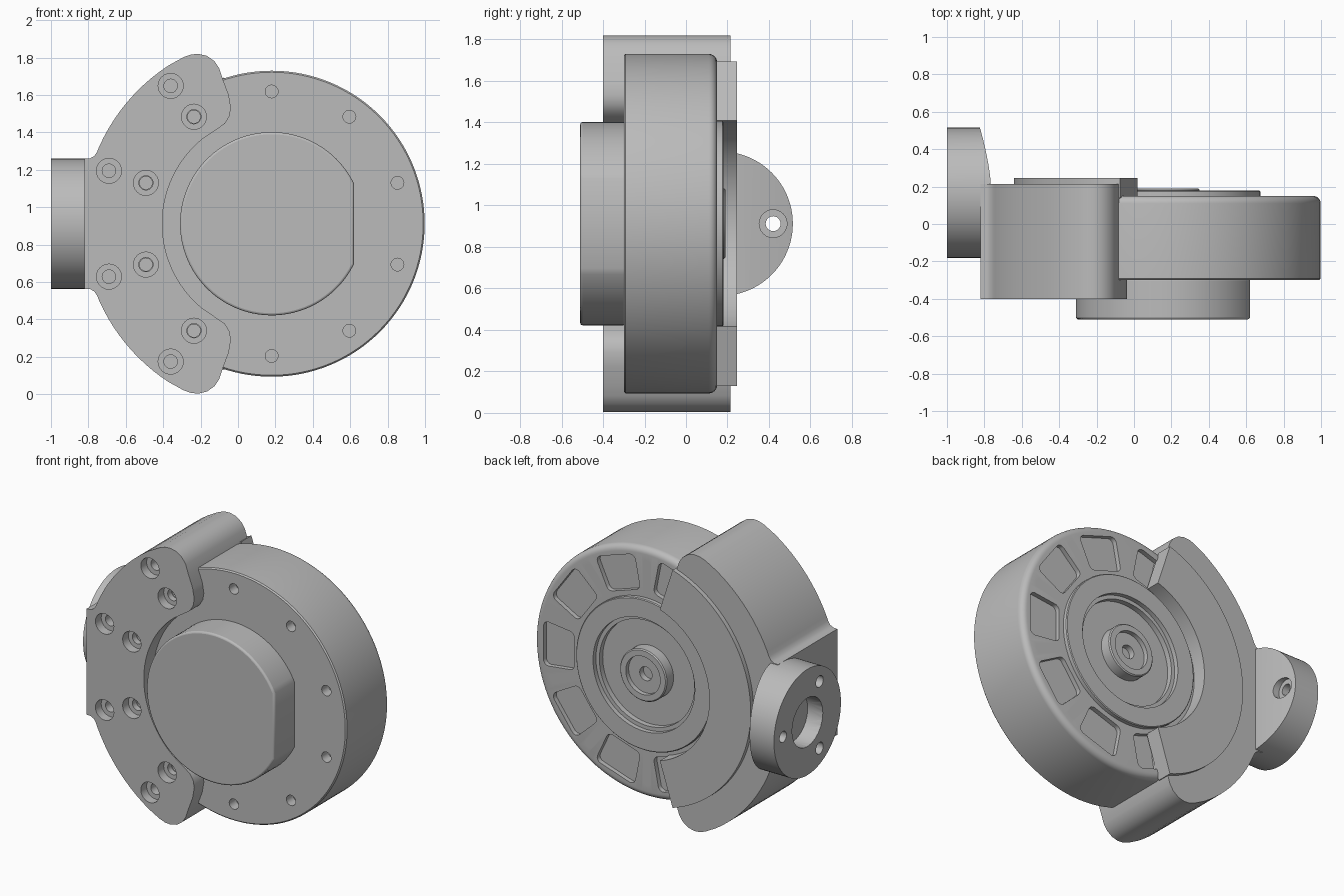
import bpy, bmesh
from math import cos, sin, radians, acos, pi, tau
from mathutils import Vector, Matrix

if "Cube" in bpy.data.objects:
    bpy.data.objects.remove(bpy.data.objects["Cube"])

CX, CZ = 0.18, 0.912            # wheel axis
FRONT, BACK = Vector((0, -1, 0)), Vector((0, 1, 0))

metal = bpy.data.materials.new("grey_metal")
metal.use_nodes = True
metal.diffuse_color = (0.5, 0.5, 0.5, 1)
metal.node_tree.nodes["Principled BSDF"].inputs["Base Color"].default_value = (0.5, 0.5, 0.5, 1)


def polar(r, deg, y=0):
    return Vector((CX + r * cos(radians(deg)), y, CZ + r * sin(radians(deg))))


def lathe(bm, profile, origin, axis, steps=32):
    """Revolve (radius, height) points about an axis through origin."""
    m = Matrix.Translation(origin) @ axis.to_track_quat('Z', 'Y').to_matrix().to_4x4()
    part = bmesh.new()
    vs = [part.verts.new((r, 0, h)) for r, h in profile]
    es = [part.edges.new(p) for p in zip(vs, vs[1:])]
    bmesh.ops.spin(part, geom=vs + es, cent=(0, 0, 0), axis=(0, 0, 1),
                   angle=tau, steps=steps, use_duplicate=False)
    bmesh.ops.remove_doubles(part, verts=part.verts, dist=1e-5)
    part.transform(m)
    add(bm, part)


def prism(bm, points, sweep):
    part = bmesh.new()
    face = part.faces.new([part.verts.new(p) for p in points])
    ext = bmesh.ops.extrude_face_region(part, geom=[face], use_keep_orig=True)
    bmesh.ops.translate(part, vec=sweep, verts=[v for v in ext["geom"] if isinstance(v, bmesh.types.BMVert)])
    add(bm, part)


def add(bm, part):
    bmesh.ops.recalc_face_normals(part, faces=part.faces)
    tmp = bpy.data.meshes.new("tmp")
    part.to_mesh(tmp)
    part.free()
    bm.from_mesh(tmp)
    bpy.data.meshes.remove(tmp)


def make(name, bm):
    me = bpy.data.meshes.new(name)
    bm.to_mesh(me)
    bm.free()
    me.materials.append(metal)
    ob = bpy.data.objects.new(name, me)
    bpy.context.collection.objects.link(ob)
    return ob


def activate(ob):
    bpy.ops.object.select_all(action='DESELECT')
    ob.select_set(True)
    bpy.context.view_layer.objects.active = ob


def boolean(ob, cutter, operation='DIFFERENCE'):
    mod = ob.modifiers.new("cut", 'BOOLEAN')
    mod.operation, mod.object, mod.solver = operation, cutter, 'EXACT'
    activate(ob)
    bpy.ops.object.modifier_apply(modifier=mod.name)


def hole(bm, origin, axis, r, depth, bore=0, bore_depth=0):
    """Drill cutter; axis points out of the surface, optional counterbore."""
    prof = [(0, -depth), (r, -depth)]
    if bore:
        prof += [(r, -bore_depth), (bore, -bore_depth), (bore, 0.02), (0, 0.02)]
    else:
        prof += [(r, 0.02), (0, 0.02)]
    lathe(bm, prof, origin, axis, 24)


# Wheel with filleted back rim, raised ring, recess and centre boss
R = 0.818
fillet = [(R - 0.04 + 0.04 * cos(a * pi / 12), 0.11 + 0.04 * sin(a * pi / 12)) for a in range(7)]
bm = bmesh.new()
lathe(bm, [(0, -0.3), (R - 0.008, -0.3), (R, -0.292)] + fillet
      + [(0.495, 0.15), (0.495, 0.175), (0.49, 0.18), (0.37, 0.18), (0.37, 0.15), (0.345, 0.15),
         (0.345, 0.115), (0.17, 0.115), (0.17, 0.183), (0.163, 0.19), (0.125, 0.19), (0.125, 0.16),
         (0.045, 0.16), (0.045, 0.12), (0, 0.12)], Vector((CX, 0, CZ)), BACK, 128)
wheel = make("wheel_body", bm)

# Screw holes and rounded lightening pockets in the wheel
bm = bmesh.new()
for i in range(10):
    a = 18 + 36 * i
    hole(bm, polar(0.707, a, -0.3), FRONT, 0.034, 0.07)
    hole(bm, polar(0.707, a, 0.15), BACK, 0.03, 0.07)
    outline = []
    for r, s, turn in ((0.725, 1, 0), (0.57, 1, 90), (0.57, -1, 180), (0.725, -1, 270)):
        mid = polar(r, a + 18 + s * (8.7 if r > 0.6 else 9.2))
        for k in range(5):
            t = radians(a + 18 + turn + (22.5 * k))
            outline.append(mid + Vector((cos(t), 0, sin(t))) * 0.035 + Vector((0, 0.12, 0)))
    prism(bm, outline, Vector((0, 0.1, 0)))
cutter = make("wheel_cutter", bm)
boolean(wheel, cutter)
bpy.data.objects.remove(cutter)

# Front hub with one flat side
bm = bmesh.new()
a0 = acos(0.44 / 0.49)
prism(bm, [Vector((CX + 0.49 * cos(t), -0.29, CZ + 0.49 * sin(t)))
           for t in (a0 + (tau - 2 * a0) * k / 80 for k in range(81))], Vector((0, -0.22, 0)))
hub = make("front_hub", bm)
bev = hub.modifiers.new("edge", 'BEVEL')
bev.width, bev.segments, bev.limit_method, bev.angle_limit = 0.012, 3, 'ANGLE', radians(60)

# Clamp bracket: two lobes joined by a crescent, mirrored about the axis
upper = [(-0.82, 0.348), (-0.79, 0.35), (-0.768, 0.362), (-0.753, 0.385)]
upper += [(CX + 1.01 * cos(radians(a)), 1.01 * sin(radians(a))) for a in range(156, 120, -3)]
upper += [(-0.29, 0.891), (-0.25, 0.905), (-0.21, 0.908), (-0.165, 0.897), (-0.125, 0.868),
          (-0.1, 0.83), (-0.08, 0.77), (-0.05, 0.69), (-0.038, 0.62), (-0.046, 0.575),
          (-0.07, 0.535), (-0.11, 0.507)]
upper += [(CX + 0.585 * cos(radians(a)), 0.585 * sin(radians(a))) for a in range(129, 180, 3)]
loop = upper + [(x, -z) for x, z in reversed(upper)]
bm = bmesh.new()
prism(bm, [Vector((x, -0.4, CZ + z)) for x, z in loop], Vector((0, 0.615, 0)))
bracket = make("clamp_bracket", bm)

# Back clamp plate: ring sector over the wheel's back
angles = [108 + 144 * k / 48 for k in range(49)]
bm = bmesh.new()
prism(bm, [polar(0.822, a, 0.14) for a in angles] + [polar(0.522, a, 0.14) for a in reversed(angles)],
      Vector((0, 0.105, 0)))
plate = make("back_clamp_plate", bm)

# Counterbored screw holes of the clamp
front, back = bmesh.new(), bmesh.new()
for s in (1, -1):
    for x, z in ((-0.36, 0.737), (-0.69, 0.283)):
        hole(front, Vector((x, -0.4, CZ + s * z)), FRONT, 0.036, 0.16, 0.067, 0.06)
    for a in (126, 162):
        hole(front, polar(0.707, s * a, -0.4), FRONT, 0.038, 0.11, 0.067, 0.06)
        hole(back, polar(0.707, s * a, 0.245), BACK, 0.038, 0.11, 0.067, 0.05)
front_cutter, back_cutter = make("front_cutter", front), make("back_cutter", back)
boolean(bracket, front_cutter)
for ob in (bracket, plate):
    boolean(ob, back_cutter)
for ob in (front_cutter, back_cutter):
    bpy.data.objects.remove(ob)

# Side mounting flange, its inner side swept into the bracket
FY, LEFTWARD, RIGHTWARD = 0.167, Vector((-1, 0, 0)), Vector((1, 0, 0))
bm = bmesh.new()
lathe(bm, [(0, 0), (0.348, 0), (0.348, 0.3), (0, 0.3)], Vector((-1, FY, CZ)), RIGHTWARD, 96)
flange = make("side_flange", bm)
bm = bmesh.new()
sweep = [(-0.765 - 0.06 * (k / 10) ** 1.5, 0.2 + 0.032 * k) for k in range(11)]
prism(bm, [Vector((x, y, 0.4)) for x, y in [(-1.1, -0.3), (-0.81, -0.3), (-0.81, 0.19)] + sweep
           + [(-1.1, 0.52)]], Vector((0, 0, 1)))
shaper = make("flange_shaper", bm)
boolean(flange, shaper, 'INTERSECT')
bm = bmesh.new()
hole(bm, Vector((-1, FY, CZ)), LEFTWARD, 0.16, 0.11)
for a in (120, 240):
    hole(bm, Vector((-1, FY + 0.253 * cos(radians(a)), CZ + 0.253 * sin(radians(a)))), LEFTWARD, 0.038, 0.14)
lathe(bm, [(0, 0), (0.036, 0), (0.036, 0.22), (0.067, 0.22), (0.067, 0.4), (0, 0.4)],
      Vector((-1.05, FY + 0.253, CZ)), RIGHTWARD, 24)
drill = make("flange_cutter", bm)
boolean(flange, drill)
for ob in (shaper, drill):
    bpy.data.objects.remove(ob)

for ob in (wheel, hub, bracket, plate, flange):
    activate(ob)
    bpy.ops.object.shade_smooth_by_angle(angle=radians(30))
